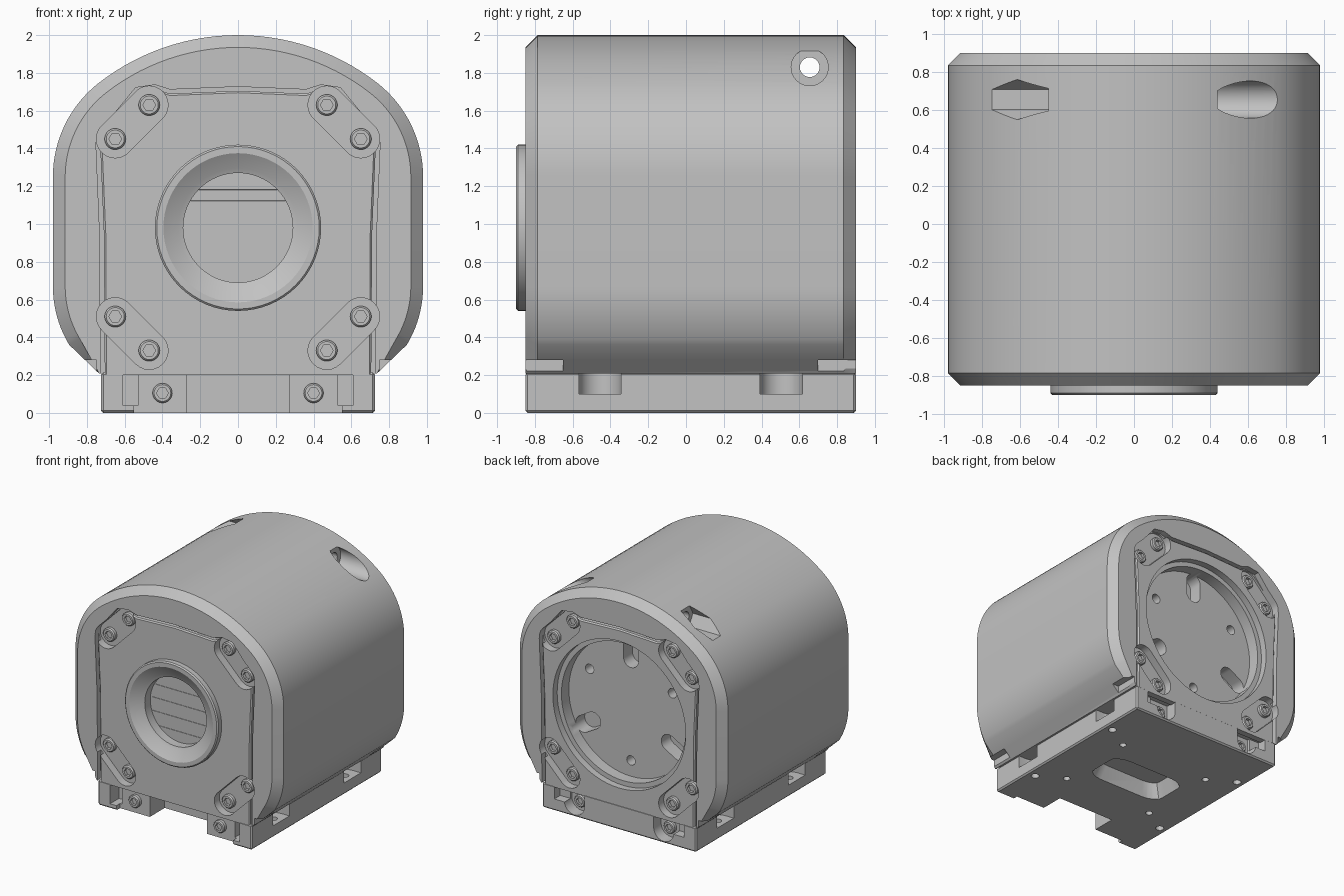
import bpy, bmesh
from math import sin, cos, pi, atan2, radians

if "Cube" in bpy.data.objects:
    bpy.data.objects.remove(bpy.data.objects["Cube"])

grey = bpy.data.materials.new("light grey")
grey.use_nodes = True
grey.diffuse_color = (0.54, 0.54, 0.54, 1)
grey.node_tree.nodes["Principled BSDF"].inputs["Base Color"].default_value = (0.54, 0.54, 0.54, 1)

FRONT, BACK, AXIS_Z = -0.85, 0.90, 0.98
MID = (FRONT + BACK) / 2
parts = []


def finish(name, bm, keep=True):
    bmesh.ops.recalc_face_normals(bm, faces=bm.faces)
    mesh = bpy.data.meshes.new(name)
    bm.to_mesh(mesh)
    bm.free()
    mesh.materials.append(grey)
    ob = bpy.data.objects.new(name, mesh)
    bpy.context.scene.collection.objects.link(ob)
    if keep:
        parts.append(ob)
    else:
        ob.hide_render = True
    return ob


def loft(name, layers, axis="Y", keep=True, ring=False):
    """Bridge outlines at successive positions along an axis; cap or close the ends."""
    place = {"X": lambda u, v, w: (w, u, v),
             "Y": lambda u, v, w: (u, w, v),
             "Z": lambda u, v, w: (u, v, w)}[axis]
    bm = bmesh.new()
    loops = [[bm.verts.new(place(u, v, w)) for u, v in pts] for w, pts in layers]
    n = len(loops[0])
    pairs = list(zip(loops, loops[1:]))
    if ring:
        pairs.append((loops[-1], loops[0]))
    else:
        bm.faces.new(loops[0])
        bm.faces.new(loops[-1])
    for a, b in pairs:
        for i in range(n):
            j = (i + 1) % n
            bm.faces.new((a[i], a[j], b[j], b[i]))
    return finish(name, bm, keep)


def cutter(pts, w0, w1, axis="Y"):
    return loft("cutter", [(w0, pts), (w1, pts)], axis, keep=False)


def circle(u, v, r, n=40):
    return [(u + r * cos(2 * pi * i / n), v + r * sin(2 * pi * i / n)) for i in range(n)]


def rect(u0, u1, v0, v1):
    return [(u0, v0), (u1, v0), (u1, v1), (u0, v1)]


def stadium(a, b, r, n=12):
    d = atan2(b[1] - a[1], b[0] - a[0])
    return [(c[0] + r * cos(d + off + pi * i / n), c[1] + r * sin(d + off + pi * i / n))
            for c, off in ((b, -pi / 2), (a, pi / 2)) for i in range(n + 1)]


def arc(u, v, r, a0, a1, n):
    angles = [radians(a0 + (a1 - a0) * i / n) for i in range(n + 1)]
    return [(u + r * cos(t), v + r * sin(t)) for t in angles]


def bevel(ob, width):
    bm = bmesh.new()
    bm.from_mesh(ob.data)
    bmesh.ops.bevel(bm, geom=bm.edges[:], offset=width, segments=1, affect="EDGES")
    bm.to_mesh(ob.data)
    bm.free()


def cut(obs, cutters):
    """Carve the cutters out of each object, then discard them."""
    for ob in obs:
        for c in cutters:
            m = ob.modifiers.new("cut", "BOOLEAN")
            m.operation, m.solver, m.object = "DIFFERENCE", "EXACT", c
        bpy.context.view_layer.update()
        done = bpy.data.meshes.new_from_object(
            ob.evaluated_get(bpy.context.evaluated_depsgraph_get()))
        ob.modifiers.clear()
        ob.data = done
    for c in cutters:
        bpy.data.objects.remove(c)


# Housing: broad top arc blended into flat sides, tucked in below, chamfered ends
def shell(inset):
    half = [(0.735, 0.208)]
    half += arc(0.38, 0.67, 0.60 - inset, -31, 0, 10)
    half += arc(0.35, 1.25, 0.63 - inset, 0, 52, 16)
    half += arc(0, 0.80, 1.20 - inset, 52, 90, 14)[1:]
    return half + [(-x, z) for x, z in half[-2::-1]]


CH = 0.065
housing = loft("housing", [(FRONT, shell(CH)), (FRONT + CH, shell(0)),
                           (BACK - CH, shell(0)), (BACK, shell(CH))])

# Corner reliefs along the lower edge of the housing
for s in (-1, 1):
    for y0, y1 in ((-1, -0.65), (0.7, 1)):
        x0, x1 = sorted((s * 0.75, s * 1.1))
        cut([housing], [cutter(rect(x0, x1, y0, y1), 0.1, 0.28, "Z")])


# End plates sit in shallow pockets in the housing ends
def plate_outline(g):
    half = [(0.705 + g, 0.2), (0.71 + g, 0.95), (0.73 + g, 1.43), (0.71 + g, 1.49),
            (0.52 + g, 1.70 + g), (0.44, 1.715 + g), (0.36, 1.69 + g), (0, 1.705 + g)]
    return half + [(-x, z) for x, z in half[-2::-1]]


screws = [(s * x, z) for s in (-1, 1)
          for x, z in ((0.47, 1.63), (0.65, 1.45), (0.65, 0.51), (0.47, 0.33))]


def socket_screw(name, x, z, y, d, r):
    head = loft(name, [(y, circle(x, z, r)), (y - d * 0.03, circle(x, z, r)),
                       (y - d * 0.04, circle(x, z, r * 0.85))])
    cut([head], [cutter(circle(x, z, r * 0.6, 6), y - d * 0.015, y - d * 0.2)])


plates = []
for label, face, d in (("front", FRONT, 1), ("back", BACK, -1)):
    cut([housing], [cutter(plate_outline(0.022), face - d * 0.1, face + d * 0.05)])
    plate = loft(label + "_plate", [(face + d * 0.055, plate_outline(0)),
                                    (face + d * 0.012, plate_outline(0)),
                                    (face + d * 0.002, plate_outline(-0.01))])
    plates.append(plate)
    wells = [cutter(stadium(screws[i], screws[i + 1], 0.1), face - d * 0.1, face + d * 0.07)
             for i in range(0, len(screws), 2)]
    cut([housing, plate], wells)
    for x, z in screws:
        socket_screw(label + "_plate_screw", x, z, face + d * 0.075, d, 0.056)

# Front opening with a tapered collar and ribbed floor
cut([housing, plates[0]], [cutter(circle(0, AXIS_Z, 0.36, 64), -1, -0.76)])
collar = [(0.44, -0.78), (0.44, -0.89), (0.43, -0.90), (0.395, -0.90), (0.315, -0.85),
          (0.29, -0.84), (0.29, -0.765)]
loft("front_collar", [(y, circle(0, AXIS_Z, r, 64)) for r, y in collar], ring=True)
for i in range(-2, 3):
    z = AXIS_Z + i * 0.115
    loft("floor_rib", [(-0.755, rect(-0.28, 0.28, z - 0.03, z + 0.03)),
                       (-0.763, rect(-0.28, 0.28, z - 0.028, z + 0.028))])

# Back opening: stepped round recess, three radial notches, three holes
cut([housing, plates[1]], [cutter(circle(0, AXIS_Z, 0.625, 72), 0.84, 1)])
cut([housing], [cutter(circle(0, AXIS_Z, 0.585, 72), 0.74, 1)])
marks = []
for k in range(3):
    a = radians(90 + 120 * k)
    ray = lambda r, t: (r * cos(t), AXIS_Z + r * sin(t))
    marks.append(cutter(stadium(ray(0.41, a), ray(0.52, a), 0.07), 0.62, 0.8))
    marks.append(cutter(circle(*ray(0.45, a + pi / 3), 0.04, 20), 0.62, 0.8))
cut([housing], marks)

# Cross bolt hole: round counterbore on the left, hexagonal one on the right
cut([housing], [cutter(circle(0.655, 1.83, 0.052, 24), -1, 1, "X"),
                cutter(circle(0.655, 1.83, 0.098), 0.44, 1, "X"),
                cutter(circle(0.655, 1.83, 0.106, 6), -1, -0.45, "X")])

# Base with mounting holes, side counterbores and a central pocket
edge = rect(-0.725, 0.725, FRONT, BACK)
base = loft("base", [(0, edge), (0.214, edge)], "Z")
bevel(base, 0.012)
cuts = [cutter(rect(-0.27, 0.27, -1, FRONT + 0.25), -0.1, 0.3, "Z")]
outer = [(max(-0.36, min(0.36, x)), y) for x, y in stadium((-0.22, MID), (0.22, MID), 0.19)]
pocket = [(x * 0.85, MID + (y - MID) * 0.75) for x, y in outer]
cuts.append(loft("cutter", [(-0.02, outer), (0.12, pocket)], "Z", keep=False))
for s in (-1, 1):
    for t in (-1, 1):
        y = MID + t * 0.48
        cuts.append(cutter(circle(s * 0.65, y, 0.033, 20), -0.1, 0.15, "Z"))
        cuts.append(cutter(stadium((s * 0.65, y), (s * 0.9, y), 0.112), 0.1, 0.3, "Z"))
        cuts.append(cutter(circle(s * 0.43, MID + t * 0.35, 0.028, 20), -0.1, 0.1, "Z"))
    # stepped clearance beside each front bolt block
    x0, x1 = sorted((s * 0.53, s * 0.61))
    cuts.append(cutter(rect(x0, x1, 0.04, 0.3), -1, FRONT + 0.12))
    x0, x1 = sorted((s * 0.26, s * 0.55))
    cuts.append(cutter(rect(x0, x1, -0.1, 0.3), -1, FRONT + 0.05))
    # arched pockets around the back bolts
    cuts.append(cutter(stadium((s * 0.42, 0.11), (s * 0.42, 0.3), 0.095), BACK - 0.1, 1))
    x0, x1 = sorted((s * 0.5, s * 0.61))
    cuts.append(cutter(rect(x0, x1, 0.1, 0.3), BACK - 0.08, 1))
cut([base], cuts)
for s in (-1, 1):
    socket_screw("front_base_bolt", s * 0.4, 0.105, FRONT + 0.055, 1, 0.052)
    socket_screw("back_base_bolt", s * 0.42, 0.105, BACK - 0.105, -1, 0.052)

# Smooth shading with crisp edges
for ob in bpy.context.selected_objects:
    ob.select_set(False)
for ob in parts:
    ob.select_set(True)
bpy.context.view_layer.objects.active = housing
bpy.ops.object.shade_smooth_by_angle(angle=radians(25))
